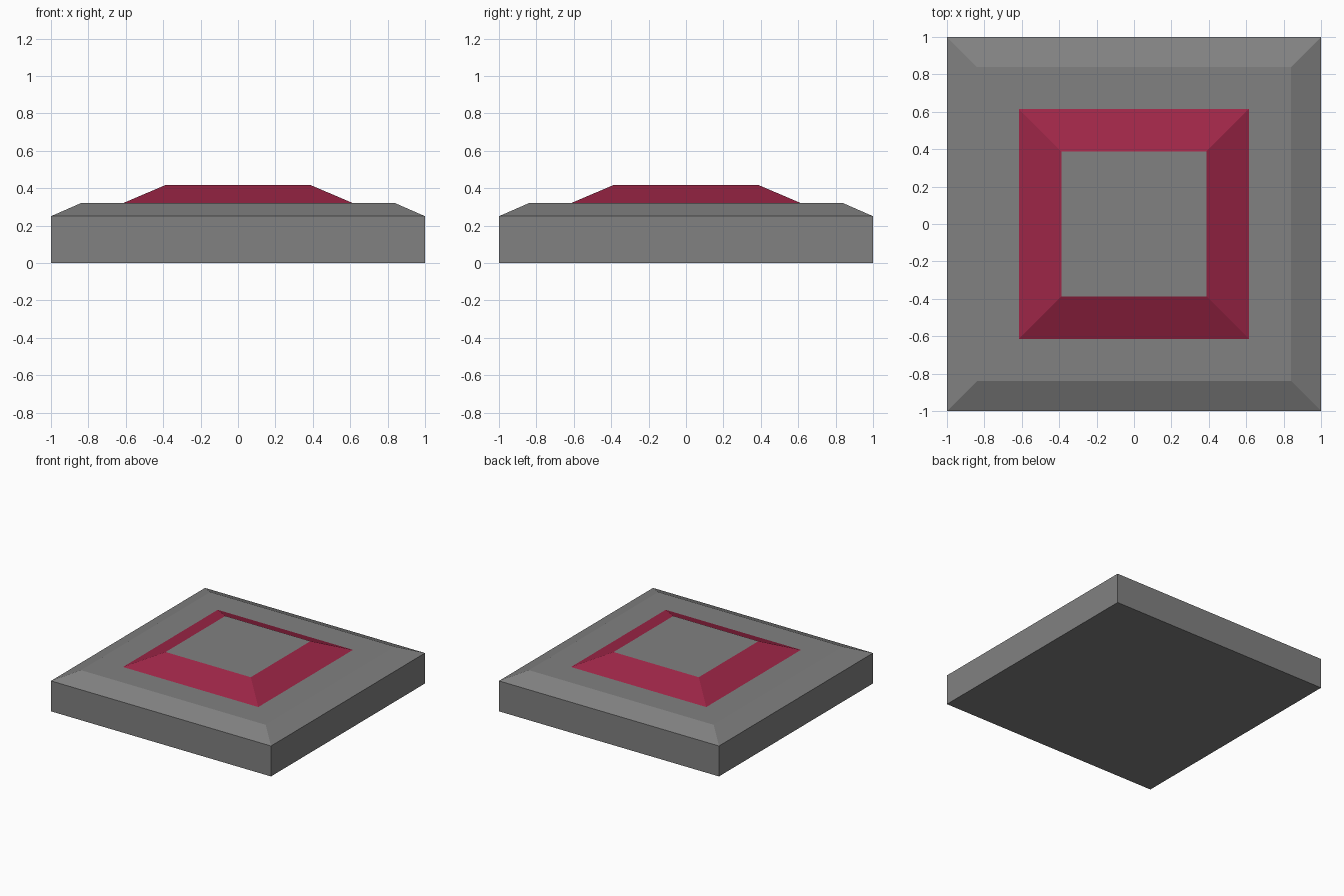
import bpy, bmesh

if "Cube" in bpy.data.objects:
    bpy.data.objects.remove(bpy.data.objects["Cube"])


def material(name, rgb):
    m = bpy.data.materials.new(name)
    m.diffuse_color = (*rgb, 1)
    m.use_nodes = True
    m.node_tree.nodes["Principled BSDF"].inputs["Base Color"].default_value = m.diffuse_color
    return m


GREY = material("stone grey", (0.22, 0.22, 0.22))
RED = material("crimson", (0.34, 0.019, 0.063))


def square_stack(name, levels, side_mat, top_mat):
    """Closed solid of square rings given as (half width, height), bottom to top."""
    bm = bmesh.new()
    rings = [[bm.verts.new((sx * h, sy * h, z))
              for sx, sy in ((-1, -1), (1, -1), (1, 1), (-1, 1))]
             for h, z in levels]
    bm.faces.new(rings[0][::-1])
    for a, b in zip(rings, rings[1:]):
        for i in range(4):
            j = (i + 1) % 4
            bm.faces.new((a[i], a[j], b[j], b[i]))
    bm.faces.new(rings[-1])
    bm.normal_update()
    for f in bm.faces:
        # only the level top face takes the top colour
        f.material_index = 1 if f.normal.z > 0.99 else 0
    mesh = bpy.data.meshes.new(name)
    bm.to_mesh(mesh)
    bm.free()
    mesh.materials.append(side_mat)
    mesh.materials.append(top_mat)
    obj = bpy.data.objects.new(name, mesh)
    bpy.context.collection.objects.link(obj)
    return obj


# Square slab with a bevelled upper rim
square_stack("base_slab", [(1, 0), (1, 0.25), (0.84, 0.32)], GREY, GREY)
# Raised pad: sloping red sides and a grey top
square_stack("raised_pad", [(0.615, 0.32), (0.387, 0.417)], RED, GREY)
